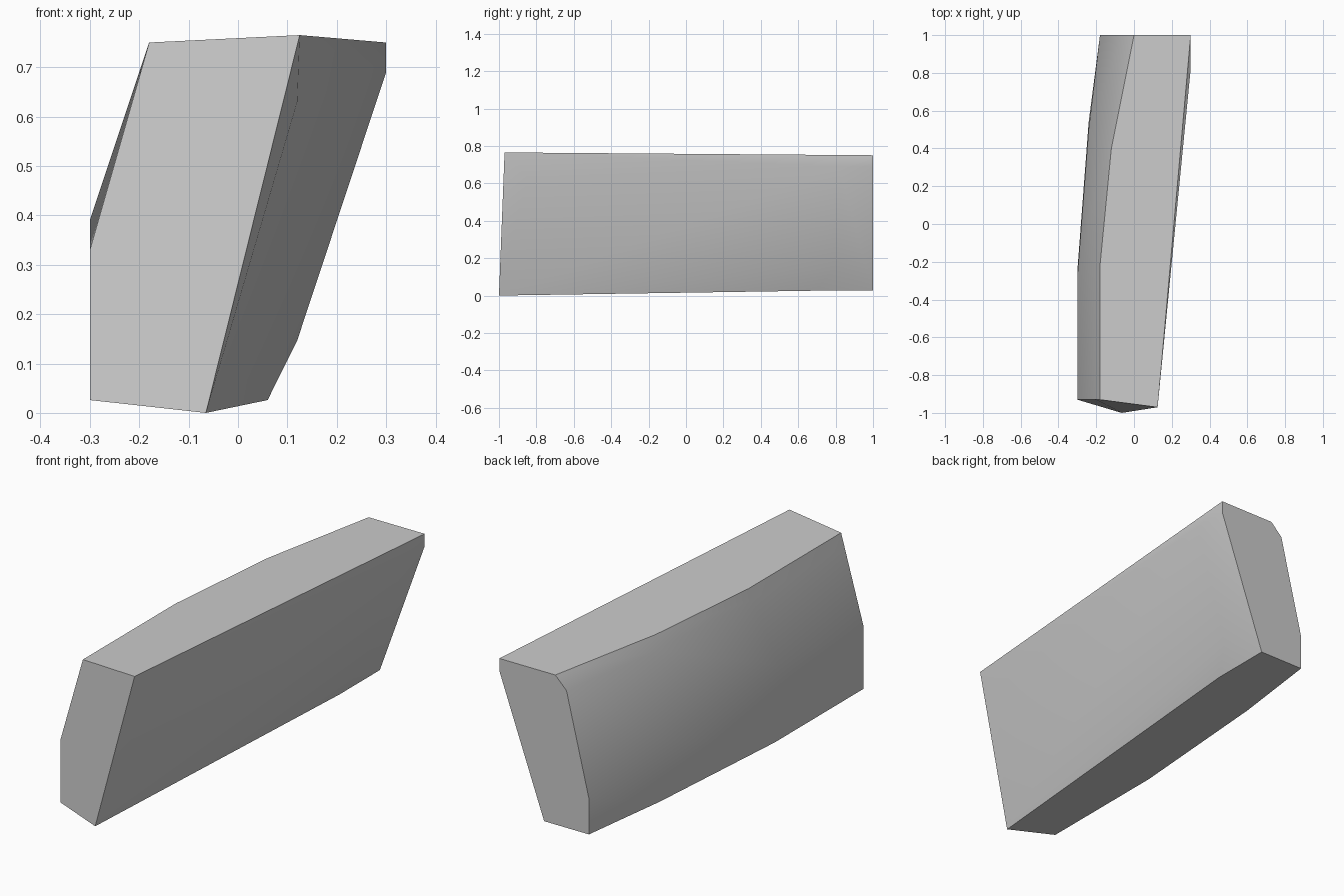
import bpy, bmesh, math
from mathutils import Vector

cube = bpy.data.objects.get("Cube")
if cube:
    bpy.data.objects.remove(cube, do_unlink=True)


def make_material(name, colour):
    mat = bpy.data.materials.new(name)
    mat.use_nodes = True
    mat.diffuse_color = colour
    mat.node_tree.nodes["Principled BSDF"].inputs["Base Color"].default_value = colour
    return mat


bm = bmesh.new()


def point(x, y, z):
    return bm.verts.new((x, y, z))


def face(*corners):
    return bm.faces.new(corners)


def rib(low, mid, high, shoulder=None):
    """One upright rib of the curved flank: low, mid, shoulder, high."""
    if shoulder is None:
        shoulder = Vector(mid).lerp(Vector(high), 0.85)
    return [point(*p) for p in (low, mid, shoulder, high)]


base, crown = 0.026, 0.75

# Curved flank, four ribs from front to back
ribs = [
    rib((-0.3, -0.93, base), (-0.3, -0.93, 0.33), (-0.18, -0.93, crown)),
    rib((-0.3, -0.25, base), (-0.3, -0.28, 0.39), (-0.18, -0.22, crown)),
    rib((-0.24, 0.54, base), (-0.24, 0.5, 0.3), (-0.12, 0.4, crown)),
    rib((-0.18, 1, base), (-0.18, 1, 0.2), (0, 1, crown), (-0.06, 1, 0.69)),
]
for near, far in zip(ribs, ribs[1:]):
    for i in range(len(near) - 1):
        face(near[i], far[i], far[i + 1], near[i + 1])

# Slanted flank: front corners, bulge points and back corners
front_low = point(-0.065, -1, 0)
front_high = point(0.125, -0.97, 0.765)
front_bulge = point(0.12, -0.85, 0.63)
rear_bulge = point(0.3, 0.82, 0.69)
rear_hollow = point(0.12, 0.8, 0.147)
rear_low = point(0.06, 0.69, base)
back_low = point(0.06, 1, base)
back_side = point(0.3, 1, 0.69)
back_high = point(0.3, 1, crown)

face(front_low, front_high, front_bulge)
face(front_high, back_high, rear_bulge, front_bulge)
face(back_high, back_side, rear_bulge)
face(front_low, front_bulge, rear_bulge, rear_hollow)
face(front_low, rear_hollow, rear_low)
face(rear_bulge, back_side, back_low, rear_hollow)
face(rear_hollow, back_low, rear_low)

# Flat caps: front, back, top and bottom
face(front_high, front_low, *ribs[0])
face(back_high, back_side, back_low, *ribs[-1])
face(front_high, back_high, *[r[-1] for r in reversed(ribs)])
face(front_low, rear_low, back_low, *[r[0] for r in reversed(ribs)])

bmesh.ops.recalc_face_normals(bm, faces=bm.faces)
mesh = bpy.data.meshes.new("slab_block")
bm.to_mesh(mesh)
bm.free()

slab = bpy.data.objects.new("slab_block", mesh)
bpy.context.collection.objects.link(slab)
mesh.materials.append(make_material("plain_grey", (0.6, 0.6, 0.6, 1)))

# Soft flanks with crisp cap edges
bpy.ops.object.select_all(action="DESELECT")
slab.select_set(True)
bpy.context.view_layer.objects.active = slab
bpy.ops.object.shade_smooth_by_angle(angle=math.radians(35))
